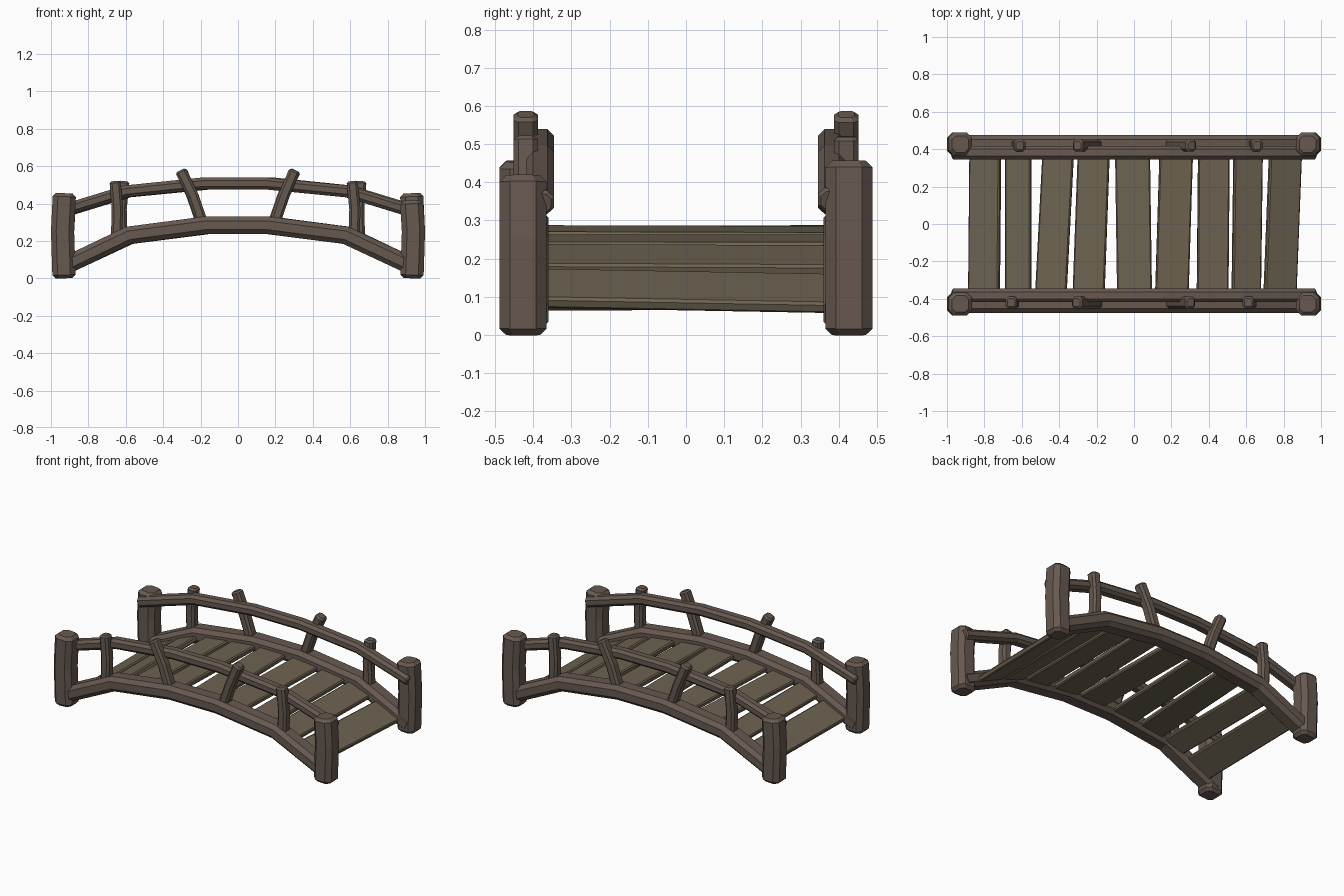
import bpy, bmesh
from mathutils import Vector, Matrix

if "Cube" in bpy.data.objects:
    bpy.data.objects.remove(bpy.data.objects["Cube"])


def material(name, rgb):
    m = bpy.data.materials.new(name)
    m.diffuse_color = (*rgb, 1)
    m.use_nodes = True
    m.node_tree.nodes["Principled BSDF"].inputs["Base Color"].default_value = m.diffuse_color
    return m


FRAME = material("frame_wood", (0.135, 0.1, 0.08))
DECK = material("deck_wood", (0.155, 0.125, 0.083))


def beam(name, path, w, h, chamfer, mat, side=(0, 1, 0), cap=0.0, turn=False):
    """Sweep a chamfered rectangle (w along side, h across) along a path."""
    side = Vector(side).normalized()
    pts = [Vector(p) for p in path]
    n = len(pts)
    a, b, c = w / 2, h / 2, chamfer
    profile = [(a, b - c), (a - c, b), (c - a, b), (-a, b - c),
               (-a, c - b), (c - a, -b), (a - c, -b), (a, c - b)]
    rings = []
    for i, p in enumerate(pts):
        d0 = (p - pts[max(i - 1, 0)]).normalized()
        d1 = (pts[min(i + 1, n - 1)] - p).normalized()
        t = (d0 + d1).normalized()
        mitre = 1 / max(t.dot(d1 if i < n - 1 else d0), 0.5)
        nor = t.cross(side).normalized() * mitre
        ends = i in (0, n - 1)
        ring = [(p, side, nor, 1.0)]
        if ends and cap:  # bevelled end
            s = 1 if i == 0 else -1
            ring = [(p, side, nor, 1 - 2 * cap / max(w, h)), (p + t * cap * s, side, nor, 1.0)]
            if i:
                ring.reverse()
        rings += ring
    bm = bmesh.new()
    loops = [[bm.verts.new(p + s * u * k + q * v * k) for u, v in profile]
             for p, s, q, k in rings]
    for r0, r1 in zip(loops, loops[1:]):
        for j in range(8):
            k = (j + 1) % 8
            bm.faces.new((r0[j], r0[k], r1[k], r1[j]))
    bm.faces.new(loops[0])
    bm.faces.new(loops[-1])
    if turn:  # the far side is the near side turned half a circle
        bmesh.ops.rotate(bm, verts=bm.verts, matrix=Matrix.Rotation(3.14159265, 3, 'Z'))
    bmesh.ops.recalc_face_normals(bm, faces=bm.faces)
    me = bpy.data.meshes.new(name)
    bm.to_mesh(me)
    bm.free()
    me.materials.append(mat)
    ob = bpy.data.objects.new(name, me)
    bpy.context.collection.objects.link(ob)
    return ob


ARCH = [(-0.95, 0.055), (-0.585, 0.23), (-0.18, 0.283), (0.16, 0.283), (0.575, 0.23), (0.95, 0.055)]
RAIL = [(-0.97, 0.352), (-0.6, 0.465), (-0.19, 0.507), (0.15, 0.507), (0.58, 0.465), (0.97, 0.345)]
# baluster centre lines, bottom to top
BALUSTERS = [
    [(-0.65, 0.2), (-0.645, 0.37), (-0.657, 0.52)],
    [(-0.185, 0.28), (-0.24, 0.44), (-0.308, 0.578)],
    [(0.19, 0.28), (0.245, 0.44), (0.303, 0.578)],
    [(0.62, 0.2), (0.625, 0.37), (0.61, 0.52)],
]

for tag, turn in (("front", False), ("back", True)):
    # corner posts, slightly bowed outwards
    for end, sx, top in (("left", -1, 0.455), ("right", 1, 0.417)):
        path = [(sx * 0.93, -0.427, 0), (sx * 0.938, -0.427, 0.25), (sx * 0.928, -0.427, top)]
        beam(f"{tag}_{end}_post", path, 0.124, 0.124, 0.028, FRAME, cap=0.018, turn=turn)
    # arched side beam and handrail
    beam(f"{tag}_side_beam", [(x, -0.418, z) for x, z in ARCH], 0.116, 0.094, 0.024, FRAME, turn=turn)
    beam(f"{tag}_handrail", [(x, -0.382, z) for x, z in RAIL], 0.072, 0.064, 0.017, FRAME, cap=0.008, turn=turn)
    # balusters
    for i, line in enumerate(BALUSTERS):
        beam(f"{tag}_baluster_{i + 1}", [(x, -0.42, z) for x, z in line],
             0.064, 0.06, 0.013, FRAME, cap=0.01, turn=turn)

# deck planks: centre x at front, centre x at back, width
PLANKS = [(-0.802, -0.795, 0.163), (-0.618, -0.618, 0.136), (-0.445, -0.405, 0.167),
          (-0.243, -0.215, 0.17), (0.003, -0.008, 0.187), (0.202, 0.226, 0.178),
          (0.42, 0.427, 0.168), (0.6, 0.61, 0.152), (0.78, 0.81, 0.17)]


def deck_z(x):
    for (x0, z0), (x1, z1) in zip(ARCH, ARCH[1:]):
        if x0 <= x <= x1:
            return z0 + (z1 - z0) * (x - x0) / (x1 - x0) - 0.012


for i, (xf, xb, w) in enumerate(PLANKS):
    xm = (xf + xb) / 2
    slope = (deck_z(xm + w / 2) - deck_z(xm - w / 2)) / w
    side = Vector((1, 0, slope))
    zm = (deck_z(xm + w / 2) + deck_z(xm - w / 2)) / 2
    beam(f"plank_{i + 1}", [(xf, -0.385, zm + slope * (xf - xm)), (xb, 0.385, zm + slope * (xb - xm))],
         w * side.length, 0.032, 0.007, DECK, side=side)
